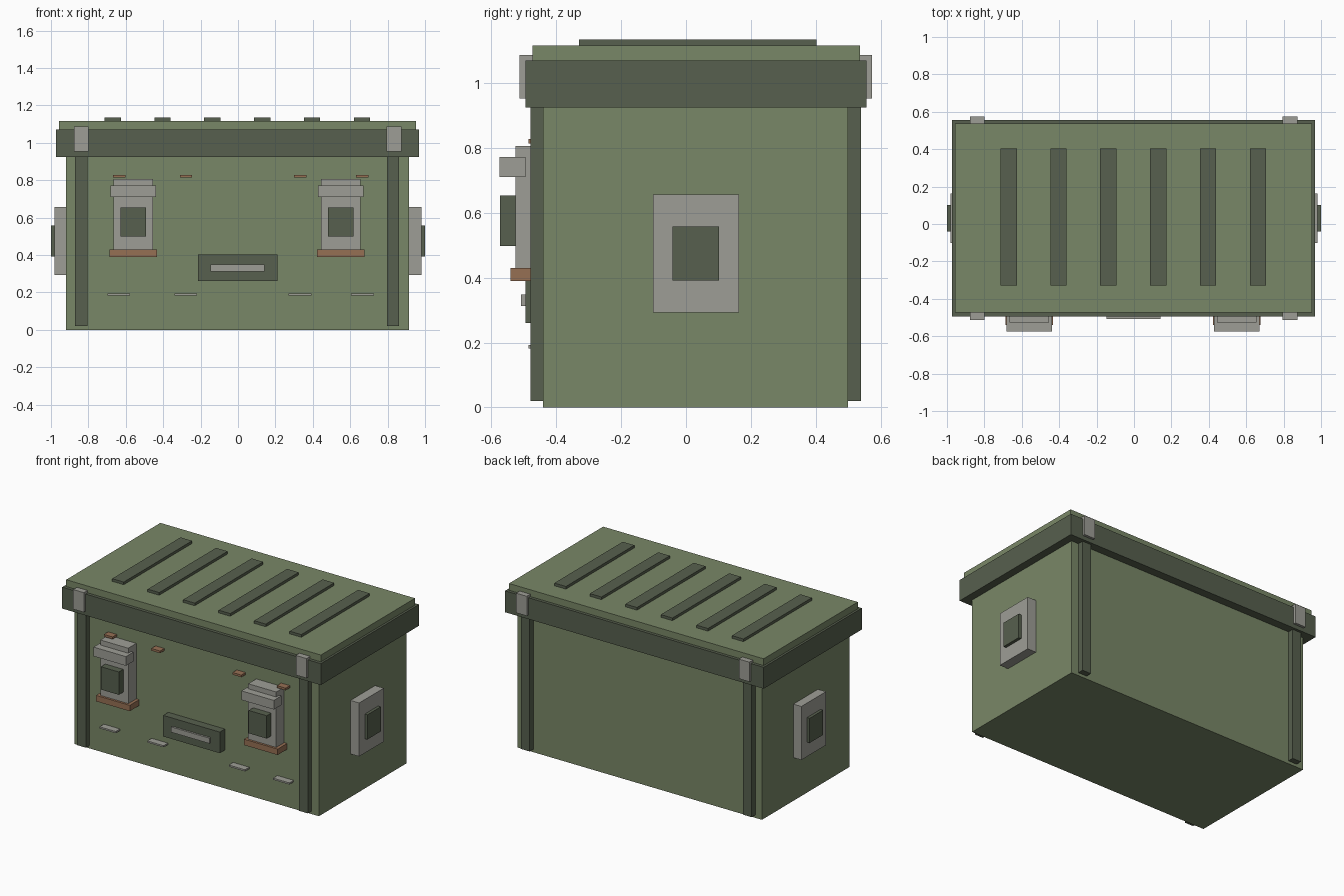
import bpy, bmesh
from mathutils import Matrix, Vector

if "Cube" in bpy.data.objects:
    bpy.data.objects.remove(bpy.data.objects["Cube"])


def material(name, srgb):
    m = bpy.data.materials.new(name)
    lin = [((c / 255 + 0.055) / 1.055) ** 2.4 for c in srgb]
    m.diffuse_color = (*lin, 1)
    m.use_nodes = True
    m.node_tree.nodes["Principled BSDF"].inputs["Base Color"].default_value = m.diffuse_color
    return m


GREEN = material("olive green", (121, 135, 103))
DARK = material("dark olive", (87, 96, 78))
GREY = material("worn grey", (158, 158, 150))
BROWN = material("rust brown", (150, 112, 84))


def box(name, mat, x, y, z):
    """Box from (min, max) ranges on each axis."""
    size = Vector((x[1] - x[0], y[1] - y[0], z[1] - z[0]))
    mid = Vector((sum(x) / 2, sum(y) / 2, sum(z) / 2))
    bm = bmesh.new()
    bmesh.ops.create_cube(bm, size=1, matrix=Matrix.Diagonal((*size, 1)))
    me = bpy.data.meshes.new(name)
    bm.to_mesh(me)
    bm.free()
    me.materials.append(mat)
    ob = bpy.data.objects.new(name, me)
    ob.location = mid
    bpy.context.collection.objects.link(ob)
    return ob


def span(centre, width):
    return (centre - width / 2, centre + width / 2)


FRONT = -0.44   # front face of the body
BACK = 0.50

# Body, lid rim and lid top
box("body", GREEN, (-0.92, 0.915), (FRONT, BACK), (0, 0.93))
box("lid_rim", DARK, (-0.973, 0.968), (-0.495, 0.557), (0.925, 1.07))
box("lid_top", GREEN, (-0.958, 0.953), (-0.473, 0.536), (1.06, 1.116))

# Ribs on the lid
for i in range(6):
    box("lid_rib", DARK, span(-0.67 + i * 0.2665, 0.087), (-0.33, 0.403), (1.116, 1.134))

# Corner posts and rim clips, front and back
for cx in (-0.838, 0.828):
    box("front_post", DARK, span(cx, 0.065), (-0.48, FRONT), (0.02, 0.925))
    box("back_post", DARK, span(cx, 0.065), (BACK, 0.54), (0.02, 0.925))
for cx in (-0.838, 0.833):
    box("front_clip", GREY, span(cx, 0.08), (-0.513, -0.473), (0.953, 1.086))
    box("back_clip", GREY, span(cx, 0.08), (0.535, 0.574), (0.953, 1.086))

# Front latches
for cx in (-0.56, 0.55):
    box("latch_body", GREY, span(cx, 0.21), (-0.526, FRONT), (0.43, 0.806))
    box("latch_bar", GREY, span(cx, 0.243), (-0.575, -0.495), (0.71, 0.772))
    box("latch_button", DARK, span(cx, 0.135), (-0.574, -0.526), (0.498, 0.653))
    box("latch_base", BROWN, span(cx, 0.253), (-0.541, FRONT), (0.39, 0.43))

# Front label plate with its bar
box("front_plate", DARK, (-0.215, 0.21), (-0.495, FRONT), (0.26, 0.403))
box("front_plate_bar", GREY, (-0.146, 0.141), (-0.508, -0.495), (0.312, 0.348))

# Small wear strips: rust above, grey below
for cx in (-0.634, -0.278, 0.332, 0.665):
    box("rust_strip", BROWN, span(cx, 0.066), (-0.486, FRONT), (0.813, 0.828))
for cx in (-0.638, -0.279, 0.332, 0.665):
    box("scratch_strip", GREY, span(cx, 0.122), (-0.486, FRONT), (0.182, 0.193))

# Side handles
for s, x0 in ((-1, -0.92), (1, 0.915)):
    box("side_plate", GREY, sorted((x0, s * 0.98)), (-0.101, 0.163), (0.293, 0.656))
    box("side_grip", DARK, sorted((s * 0.98, s * 1.0)), (-0.041, 0.102), (0.391, 0.558))
